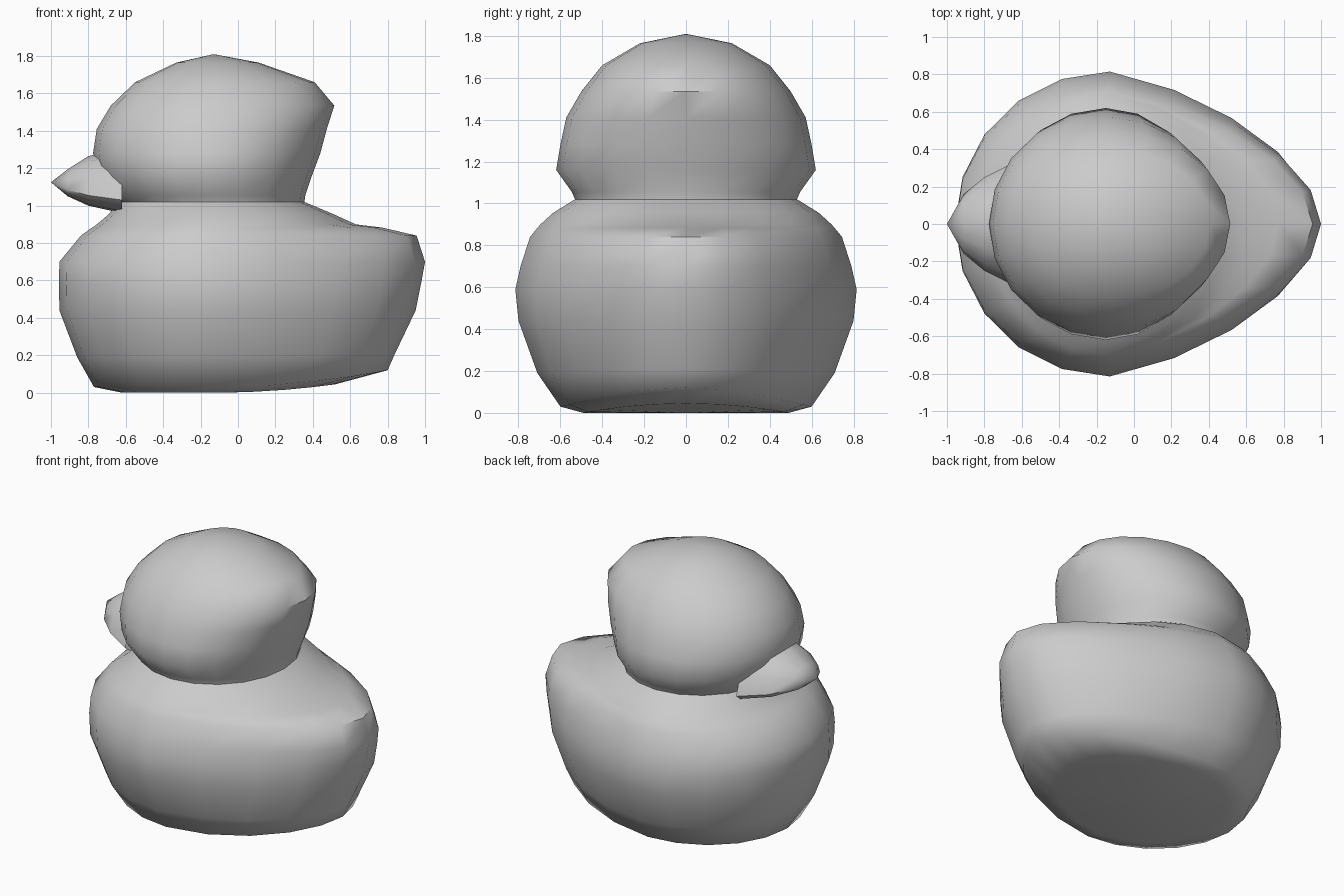
import bpy, bmesh, math

if "Cube" in bpy.data.objects:
    bpy.data.objects.remove(bpy.data.objects["Cube"])

SEG = 20


def finish(name, bm, angle=55):
    bmesh.ops.recalc_face_normals(bm, faces=bm.faces)
    mesh = bpy.data.meshes.new(name)
    bm.to_mesh(mesh)
    bm.free()
    obj = bpy.data.objects.new(name, mesh)
    bpy.context.collection.objects.link(obj)
    bpy.ops.object.select_all(action='DESELECT')
    obj.select_set(True)
    bpy.context.view_layer.objects.active = obj
    bpy.ops.object.shade_smooth_by_angle(angle=math.radians(angle))
    return obj


def egg_ring(bm, z, x0, x1, w, cx, taper=0.0, lift=0.0):
    """Horizontal egg section: widest at cx, tapering and lifting to the back."""
    ring = []
    for i in range(SEG):
        a = 2 * math.pi * i / SEG
        c, s = math.cos(a), math.sin(a)
        back = max(c, 0)
        x = cx + c * ((x1 - cx) if c > 0 else (cx - x0))
        ring.append(bm.verts.new((x, w * s * (1 - taper * back), z + lift * back ** 2)))
    return ring


def bridge(bm, a, b):
    n = len(a)
    for i in range(n):
        j = (i + 1) % n
        bm.faces.new((a[i], a[j], b[j], b[i]))


def fan(bm, ring, point):
    tip = bm.verts.new(point)
    for i in range(len(ring)):
        bm.faces.new((ring[i], ring[(i + 1) % len(ring)], tip))


def loft(bm, sections):
    rings = [egg_ring(bm, *s) for s in sections]
    for a, b in zip(rings, rings[1:]):
        bridge(bm, a, b)
    return rings


NECK = (1.02, -0.64, 0.355, 0.53, -0.14)

# Body with flat base, raised tail and open neck: z, x0, x1, width, centre, taper, lift
bm = bmesh.new()
rings = loft(bm, [
    (0.00, -0.62, 0.52, 0.49, -0.13, 0.00, 0.045),
    (0.03, -0.77, 0.80, 0.60, -0.13, 0.08, 0.09),
    (0.19, -0.86, 0.84, 0.71, -0.13, 0.14, 0.02),
    (0.44, -0.955, 0.95, 0.80, -0.13, 0.20),
    (0.59, -0.957, 0.98, 0.815, -0.13, 0.24),
    (0.70, -0.955, 1.00, 0.79, -0.13, 0.27),
    (0.84, -0.84, 0.955, 0.745, -0.13, 0.28),
    (0.883, -0.78, 0.77, 0.71, -0.13, 0.24),
    (0.90, -0.755, 0.63, 0.695, -0.13, 0.16),
    (0.955, -0.69, 0.51, 0.635, -0.13, 0.06),
    NECK,
])
fan(bm, rings[0], (-0.1, 0, 0))
finish("body", bm)

# Head, sharing the neck ring with the body
bm = bmesh.new()
rings = loft(bm, [
    NECK,
    (1.055, -0.68, 0.36, 0.545, -0.15),
    (1.16, -0.745, 0.395, 0.62, -0.15),
    (1.28, -0.775, 0.44, 0.60, -0.15),
    (1.41, -0.755, 0.475, 0.572, -0.14),
    (1.535, -0.68, 0.515, 0.50, -0.13),
    (1.66, -0.55, 0.41, 0.40, -0.12),
    (1.765, -0.33, 0.11, 0.22, -0.12),
])
fan(bm, rings[-1], (-0.13, 0, 1.81))
finish("head", bm)

# Beak: x, half width, edge z, top z, bottom z; open end sits inside the head
bm = bmesh.new()
rings = []
for x, w, edge, top, low in [
    (-0.62, 0.34, 1.03, 1.31, 0.96),
    (-0.80, 0.25, 1.055, 1.265, 1.00),
    (-0.91, 0.16, 1.085, 1.195, 1.05),
]:
    ring = []
    for i in range(12):
        a = 2 * math.pi * i / 12
        s = math.sin(a)
        z = edge + s * ((top - edge) if s > 0 else (edge - low))
        ring.append(bm.verts.new((x, w * math.cos(a), z)))
    rings.append(ring)
for a, b in zip(rings, rings[1:]):
    bridge(bm, a, b)
fan(bm, rings[-1], (-1.0, 0, 1.125))
finish("beak", bm)
